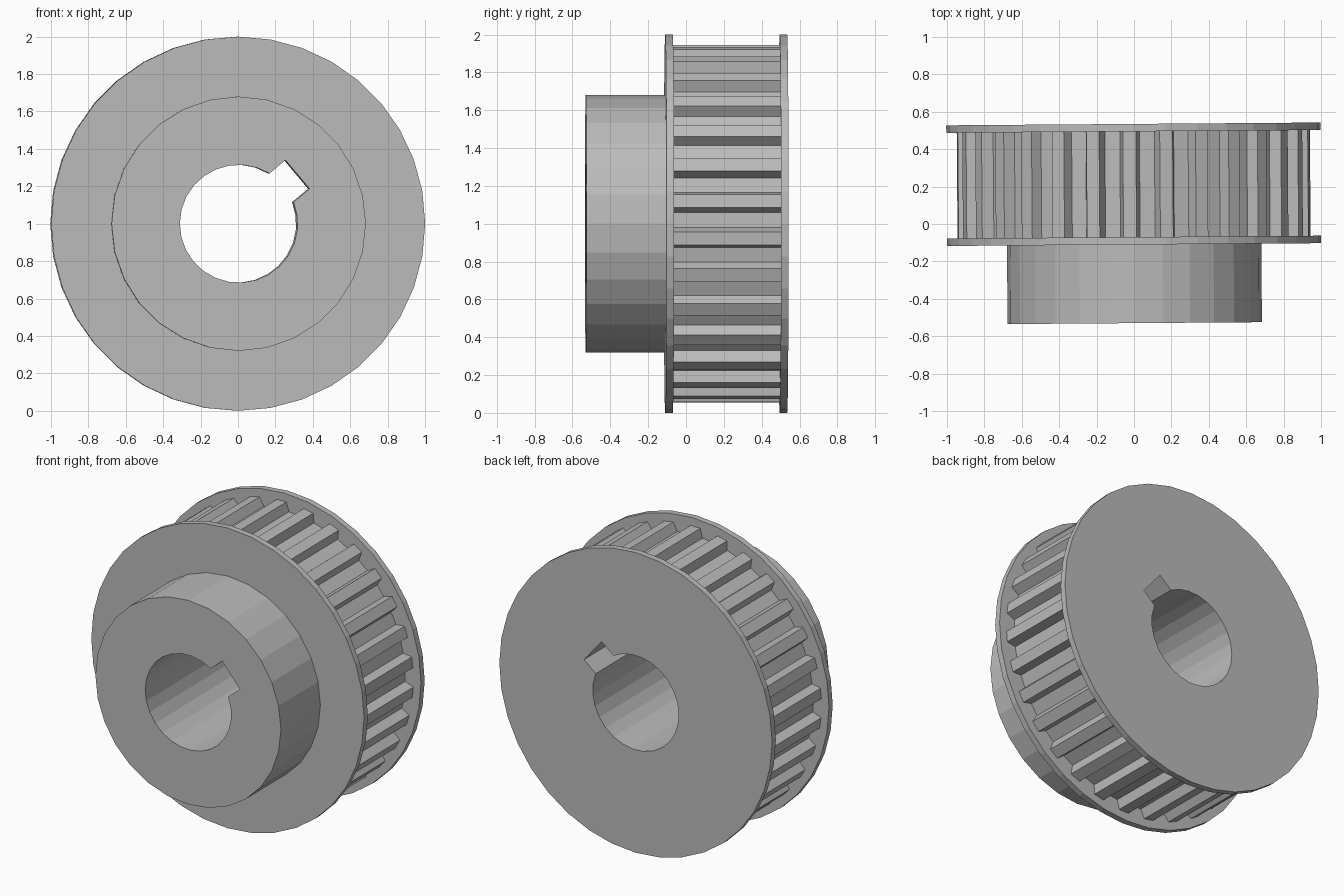
import bpy, bmesh
from math import sin, cos, asin, radians, tau
from mathutils import Matrix

cube = bpy.data.objects.get("Cube")
if cube:
    bpy.data.objects.remove(cube)

# Single plain metal colour
steel = bpy.data.materials.new("grey_steel")
steel.use_nodes = True
GREY = (0.5, 0.5, 0.5, 1)
steel.diffuse_color = GREY
steel.node_tree.nodes["Principled BSDF"].inputs["Base Color"].default_value = GREY


def polar(r, a):
    return (r * cos(a), r * sin(a))


def circle(r, sides):
    return [polar(r, tau * i / sides) for i in range(sides)]


def keyed_bore(r, half_width, depth, angle, sides):
    """Round bore with a rectangular keyway pointing along angle."""
    start = asin(half_width / r)
    sweep = tau - 2 * start
    pts = [polar(r, start + sweep * i / sides) for i in range(sides + 1)]
    pts += [(depth, -half_width), (depth, half_width)]
    c, s = cos(angle), sin(angle)
    return [(x * c - z * s, x * s + z * c) for x, z in pts]


def toothed(root, tip, base_w, tip_w, count, phase):
    """Outline of trapezoid belt teeth."""
    pts = []
    for i in range(count):
        a = phase + tau * i / count
        for r, w in ((root, -base_w), (tip, -tip_w), (tip, tip_w), (root, base_w)):
            pts.append(polar(r, a + w / (2 * r)))
    return pts


def ring_prism(name, outline, hole, y0, y1):
    """Extrude an outline with a hole from y0 to y1."""
    bm = bmesh.new()
    caps = ([], [])
    for loop in (outline, hole):
        n = len(loop)
        rows = [[bm.verts.new((x, y, z)) for x, z in loop] for y in (y0, y1)]
        for row, cap in zip(rows, caps):
            cap += [bm.edges.new((row[i], row[(i + 1) % n])) for i in range(n)]
        for i in range(n):
            j = (i + 1) % n
            bm.faces.new((rows[0][i], rows[0][j], rows[1][j], rows[1][i]))
    for cap in caps:
        bmesh.ops.triangle_fill(bm, edges=cap, use_beauty=True, normal=(0, 1, 0))
    bmesh.ops.recalc_face_normals(bm, faces=bm.faces[:])
    # Slight yaw of the whole wheel, raised to stand on the ground
    bm.transform(Matrix.Translation((0, 0, 1)) @ Matrix.Rotation(radians(0.43), 4, "Z"))
    mesh = bpy.data.meshes.new(name)
    bm.to_mesh(mesh)
    bm.free()
    mesh.materials.append(steel)
    obj = bpy.data.objects.new(name, mesh)
    bpy.context.collection.objects.link(obj)
    return obj


bore = keyed_bore(0.315, 0.1, 0.41, radians(40), 24)
flange = circle(1.0, 36)
teeth = toothed(0.885, 0.945, 0.105, 0.07, 30, radians(7.3))

# Hub, two flanges and the toothed rim between them
ring_prism("hub", circle(0.68, 28), bore, -0.53, -0.11)
ring_prism("front_flange", flange, bore, -0.11, -0.07)
ring_prism("toothed_rim", teeth, bore, -0.07, 0.495)
ring_prism("back_flange", flange, bore, 0.495, 0.535)
